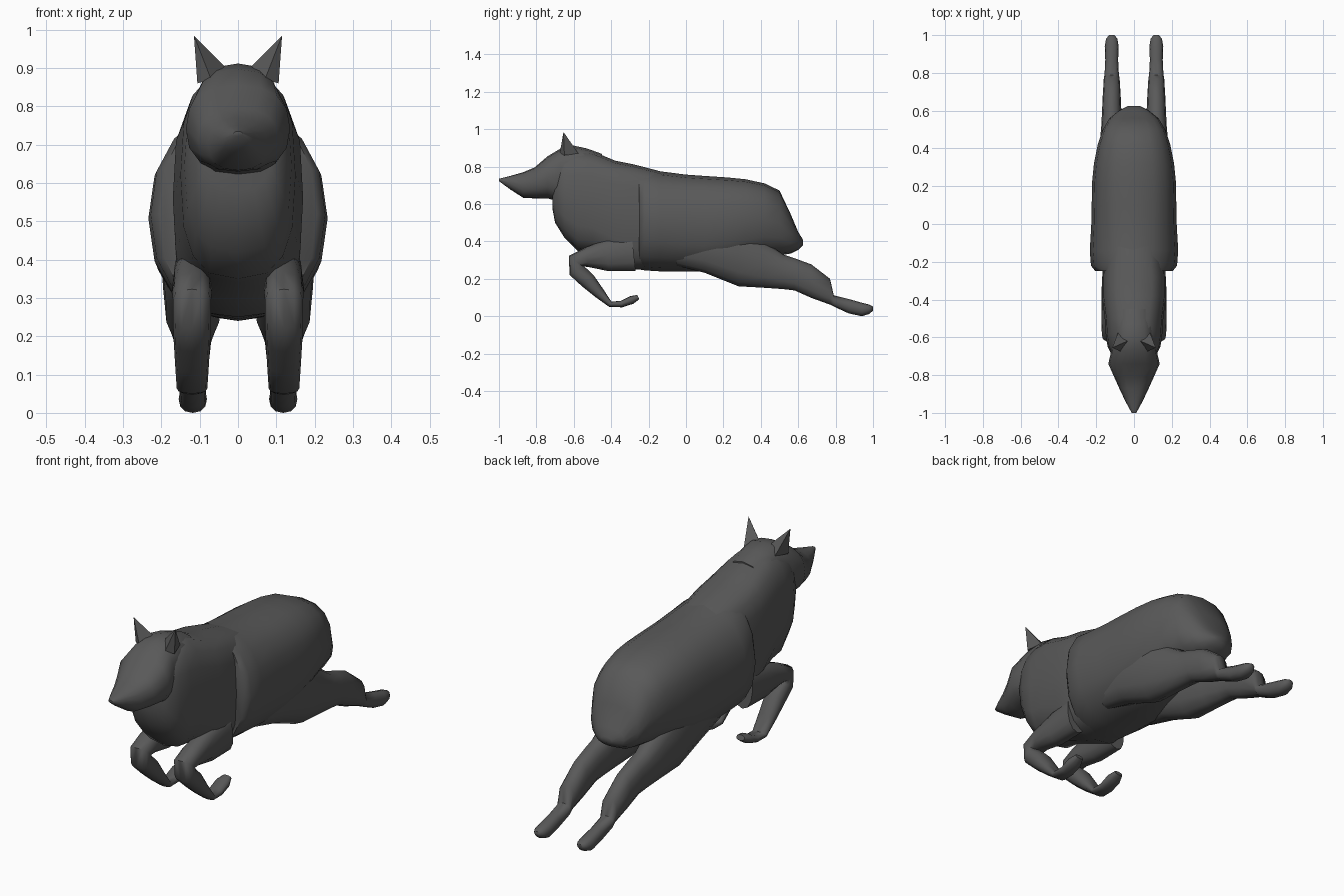
import bpy, bmesh, math

fur = bpy.data.materials.new("dark grey fur")
fur.diffuse_color = (0.1, 0.1, 0.1, 1)


def add_object(name, bm, mirrored=False, angle=60):
    bmesh.ops.recalc_face_normals(bm, faces=bm.faces)
    me = bpy.data.meshes.new(name)
    bm.to_mesh(me)
    bm.free()
    me.materials.append(fur)
    ob = bpy.data.objects.new(name, me)
    bpy.context.collection.objects.link(ob)
    if mirrored:
        ob.modifiers.new("mirror", "MIRROR").use_mirror_merge = False
    bpy.ops.object.select_all(action='DESELECT')
    ob.select_set(True)
    bpy.context.view_layer.objects.active = ob
    bpy.ops.object.shade_smooth_by_angle(angle=math.radians(angle))
    return ob


def skin(rings):
    """Join equal-sized loops of points into a closed skin."""
    bm = bmesh.new()
    loops = [[bm.verts.new(p) for p in r] for r in rings]
    n = len(loops[0])
    for a, b in zip(loops, loops[1:]):
        for i in range(n):
            j = (i + 1) % n
            bm.faces.new((a[i], a[j], b[j], b[i]))
    bm.faces.new(loops[0])
    bm.faces.new(loops[-1])
    return bm


def oval(t, n):
    """Point on a unit superellipse."""
    c, s = math.cos(t), math.sin(t)
    return (math.copysign(abs(c) ** (2 / n), c), math.copysign(abs(s) ** (2 / n), s))


def loft(name, sections, cx=0, sides=16, mirrored=False):
    """Upright sections along y: (y, bottom z, top z, half width, squareness)."""
    rings = []
    for y, zb, zt, w, n in sections:
        pts = [oval(2 * math.pi * i / sides, n) for i in range(sides)]
        rings.append([(cx + w * u, y, (zb + zt) / 2 + (zt - zb) / 2 * v) for u, v in pts])
    return add_object(name, skin(rings), mirrored)


def limb(name, path, cx, sides=12):
    """Bent limb in the yz plane: (y, z, thickness radius, half width)."""
    rings = []
    for k, (y, z, r, w) in enumerate(path):
        a, b = path[max(k - 1, 0)], path[min(k + 1, len(path) - 1)]
        dy, dz = b[0] - a[0], b[1] - a[1]
        d = math.hypot(dy, dz)
        ny, nz = -dz / d, dy / d
        pts = [oval(2 * math.pi * i / sides, 2.3) for i in range(sides)]
        rings.append([(cx + w * u, y + ny * r * v, z + nz * r * v) for u, v in pts])
    return add_object(name, skin(rings), True)


# Barrel and rump
loft("body", [
    (-0.25, 0.25, 0.79, 0.205, 2.3), (-0.22, 0.245, 0.79, 0.228, 2.2),
    (-0.14, 0.24, 0.775, 0.234, 2.2), (0.0, 0.24, 0.757, 0.226, 2.4),
    (0.1, 0.24, 0.75, 0.224, 2.5), (0.22, 0.26, 0.742, 0.222, 2.5),
    (0.32, 0.29, 0.732, 0.212, 2.5), (0.42, 0.32, 0.71, 0.192, 2.5),
    (0.50, 0.325, 0.672, 0.165, 2.5), (0.56, 0.335, 0.545, 0.13, 2.5),
    (0.60, 0.355, 0.45, 0.08, 2.3), (0.625, 0.38, 0.41, 0.03, 2)])

# Chest, shoulders and neck
loft("chest", [
    (-0.715, 0.58, 0.80, 0.09, 2.5), (-0.70, 0.50, 0.84, 0.115, 2.6),
    (-0.65, 0.42, 0.87, 0.14, 2.8), (-0.58, 0.35, 0.89, 0.15, 2.8),
    (-0.50, 0.34, 0.882, 0.155, 2.8), (-0.38, 0.29, 0.832, 0.17, 3.2),
    (-0.28, 0.25, 0.812, 0.168, 3.4), (-0.1, 0.25, 0.765, 0.16, 3)])

# Head and muzzle
loft("head", [
    (-0.45, 0.55, 0.868, 0.11, 2.5), (-0.53, 0.55, 0.897, 0.115, 2.6),
    (-0.60, 0.57, 0.912, 0.115, 2.7), (-0.67, 0.61, 0.897, 0.12, 2.6),
    (-0.74, 0.63, 0.855, 0.136, 2.4), (-0.81, 0.63, 0.795, 0.105, 2.4),
    (-0.87, 0.633, 0.77, 0.078, 2.4), (-0.94, 0.678, 0.75, 0.045, 2.3),
    (-1.0, 0.722, 0.735, 0.012, 2)])

# Pointed ears
bm = bmesh.new()
tip = bm.verts.new((0.115, -0.655, 0.985))
base = [bm.verts.new(p) for p in ((0.07, -0.675, 0.87), (0.106, -0.65, 0.86),
                                  (0.085, -0.575, 0.87), (0.035, -0.62, 0.905))]
for i in range(4):
    bm.faces.new((tip, base[i], base[(i + 1) % 4]))
bm.faces.new(base)
add_object("ears", bm, True, 40)

# Hind legs stretched back, with the feet
loft("hind_legs", [
    (-0.05, 0.27, 0.50, 0.06, 2.2), (0.10, 0.232, 0.52, 0.08, 2.3),
    (0.28, 0.16, 0.50, 0.078, 2.3), (0.42, 0.152, 0.40, 0.064, 2.3),
    (0.52, 0.145, 0.33, 0.055, 2.3), (0.58, 0.138, 0.31, 0.052, 2.3),
    (0.67, 0.098, 0.277, 0.048, 2.3), (0.77, 0.062, 0.20, 0.042, 2.3),
    (0.79, 0.052, 0.112, 0.038, 2.3), (0.87, 0.015, 0.092, 0.034, 2.3),
    (0.94, 0.0, 0.072, 0.037, 2.3), (0.98, 0.012, 0.062, 0.03, 2.3),
    (1.0, 0.03, 0.052, 0.015, 2)], 0.118, 12, True)

# Front legs folded under the chest, with the paws
limb("front_legs", [
    (-0.28, 0.34, 0.10, 0.05), (-0.42, 0.325, 0.085, 0.052),
    (-0.53, 0.315, 0.053, 0.052), (-0.59, 0.295, 0.045, 0.05),
    (-0.585, 0.245, 0.045, 0.05), (-0.525, 0.19, 0.043, 0.048),
    (-0.465, 0.125, 0.030, 0.044), (-0.405, 0.064, 0.015, 0.04),
    (-0.345, 0.065, 0.018, 0.037), (-0.29, 0.087, 0.022, 0.036),
    (-0.255, 0.102, 0.013, 0.022)], 0.12)
